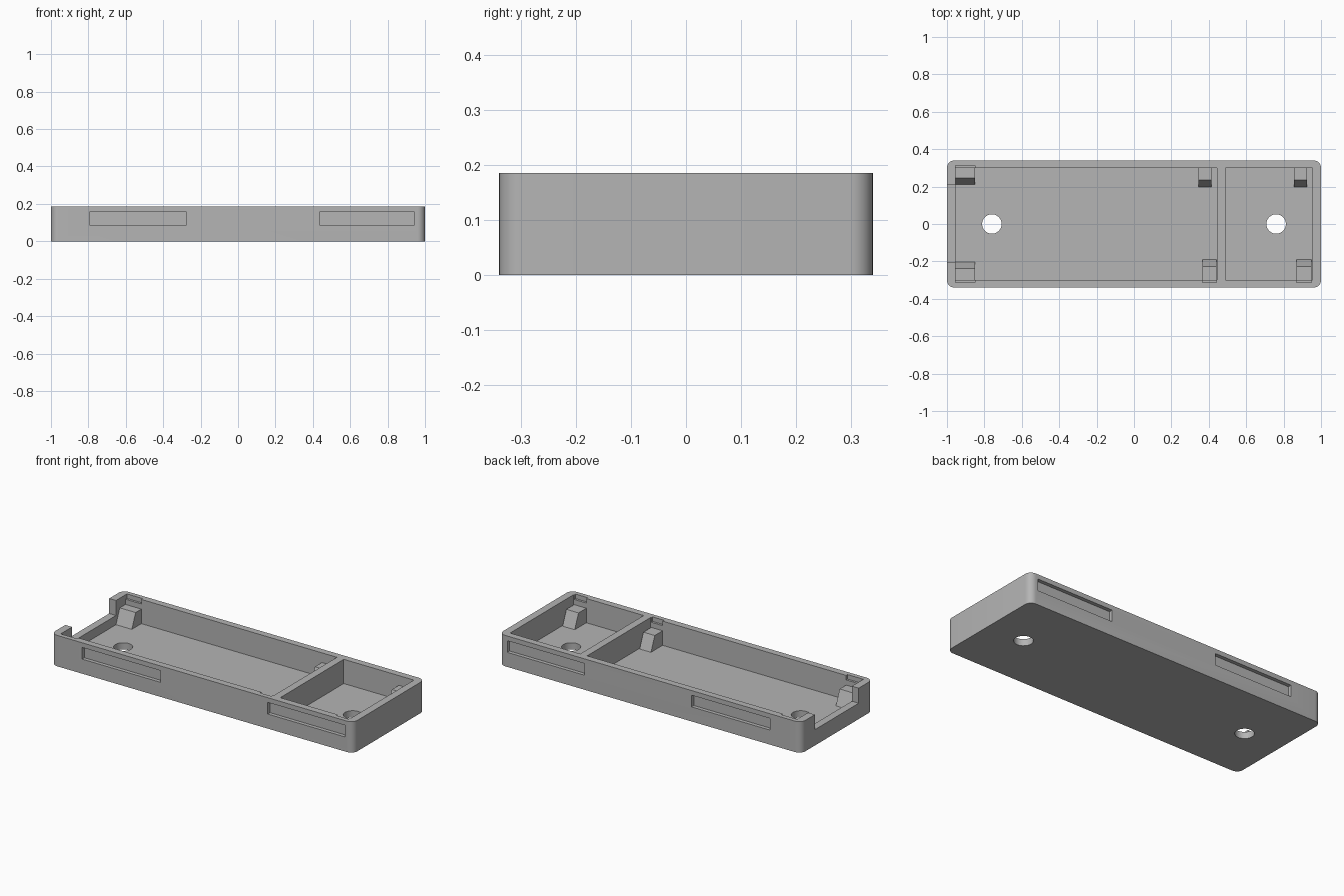
import bpy, bmesh
from math import radians

WALL_Y, FLOOR, TOP = 0.30, 0.04, 0.185

if "Cube" in bpy.data.objects:
    bpy.data.objects.remove(bpy.data.objects["Cube"])

grey = bpy.data.materials.new("plain grey")
grey.use_nodes = True
colour = (0.46, 0.46, 0.46, 1)
grey.diffuse_color = colour
grey.node_tree.nodes["Principled BSDF"].inputs["Base Color"].default_value = colour


def finish(name, bm):
    bmesh.ops.recalc_face_normals(bm, faces=bm.faces)
    mesh = bpy.data.meshes.new(name)
    bm.to_mesh(mesh)
    bm.free()
    mesh.materials.append(grey)
    obj = bpy.data.objects.new(name, mesh)
    bpy.context.collection.objects.link(obj)
    return obj


def box(name, x, y, z):
    bm = bmesh.new()
    bmesh.ops.create_cube(bm, size=1)
    for v in bm.verts:
        v.co = [r[0] if c < 0 else r[1] for r, c in zip((x, y, z), v.co)]
    return finish(name, bm)


def cut(body, cutter):
    cutter.hide_render = True
    mod = body.modifiers.new("cut", 'BOOLEAN')
    mod.operation, mod.solver, mod.object = 'DIFFERENCE', 'EXACT', cutter
    bpy.context.view_layer.objects.active = body
    bpy.ops.object.modifier_apply(modifier=mod.name)
    bpy.data.objects.remove(cutter)


# Tray block with rounded upright corners
tray = box("tray", (-1, 1), (-0.34, 0.34), (0, TOP))
bm = bmesh.new()
bm.from_mesh(tray.data)
upright = [e for e in bm.edges if abs(e.verts[0].co.z - e.verts[1].co.z) > 0.1]
bmesh.ops.bevel(bm, geom=upright, offset=0.04, segments=8, profile=0.5, affect='EDGES')
bm.to_mesh(tray.data)
bm.free()

# Long and short compartments, and the lowered end wall
for x in ((-0.955, 0.445), (0.49, 0.955)):
    cut(tray, box("compartment_cutter", x, (-WALL_Y, WALL_Y), (FLOOR, 0.3)))
cut(tray, box("end_notch_cutter", (-1.1, -0.94), (-0.205, 0.21), (0.095, 0.3)))

# Screw holes through the floor
for x in (-0.76, 0.76):
    bm = bmesh.new()
    bmesh.ops.create_cone(bm, cap_ends=True, segments=40, radius1=0.052,
                          radius2=0.052, depth=0.4)
    bmesh.ops.translate(bm, verts=bm.verts, vec=(x, 0, 0))
    cut(tray, finish("hole_cutter", bm))

# Shallow grip slots in both long sides
for x in ((-0.795, -0.275), (0.435, 0.945)):
    for y in ((-0.4, -0.318), (0.318, 0.4)):
        cut(tray, box("slot_cutter", x, y, (0.087, 0.157)))

# Small rim recesses above some of the supports
for x, side in (((-0.955, -0.85), 1), ((-0.955, -0.85), -1),
                ((0.365, 0.44), -1), ((0.87, 0.95), -1)):
    y = sorted((side * 0.29, side * 0.313))
    cut(tray, box("recess_cutter", x, y, (0.158, 0.3)))

# Sloped supports standing against the long walls
supports = (("back_end", -0.955, -0.85, 1, 0.21), ("back_middle", 0.345, 0.415, 1, 0.198),
            ("back_short", 0.855, 0.925, 1, 0.198), ("front_end", -0.955, -0.85, -1, 0.203),
            ("front_middle", 0.365, 0.44, -1, 0.19), ("front_short", 0.87, 0.95, -1, 0.19))
for name, x0, x1, side, toe in supports:
    bm = bmesh.new()
    profile = ((toe, FLOOR), (toe + 0.036, 0.127), (WALL_Y, 0.127), (WALL_Y, FLOOR))
    face = bm.faces.new([bm.verts.new((x0, side * y, z)) for y, z in profile])
    ext = bmesh.ops.extrude_face_region(bm, geom=[face])
    moved = [g for g in ext["geom"] if isinstance(g, bmesh.types.BMVert)]
    bmesh.ops.translate(bm, verts=moved, vec=(x1 - x0, 0, 0))
    finish(name + "_support", bm)

bpy.ops.object.select_all(action='DESELECT')
tray.select_set(True)
bpy.context.view_layer.objects.active = tray
bpy.ops.object.shade_smooth_by_angle(angle=radians(30))
